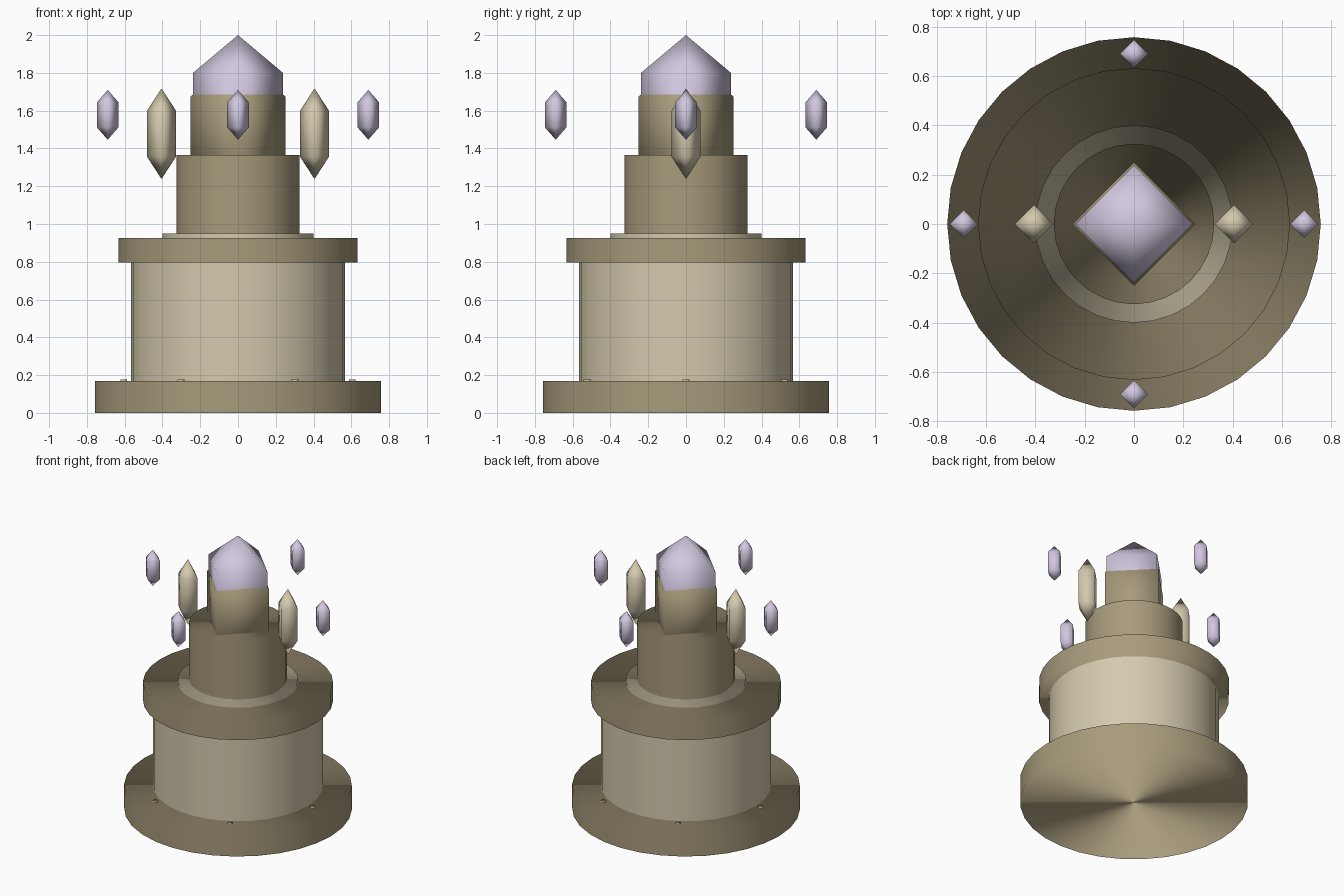
import bpy
from math import cos, sin, tau
from mathutils import Vector

if "Cube" in bpy.data.objects:
    bpy.data.objects.remove(bpy.data.objects["Cube"], do_unlink=True)


def make_material(name, rgb):
    mat = bpy.data.materials.new(name)
    mat.use_nodes = True
    mat.diffuse_color = (*rgb, 1)
    mat.node_tree.nodes["Principled BSDF"].inputs["Base Color"].default_value = (*rgb, 1)
    return mat


dark_stone = make_material("dark sandstone", (0.39, 0.33, 0.20))
pale_stone = make_material("pale sandstone", (0.66, 0.59, 0.42))
lilac = make_material("lilac crystal", (0.65, 0.58, 0.75))


def finish(name, mat):
    obj = bpy.context.object
    obj.name = obj.data.name = name
    obj.data.materials.append(mat)
    bpy.ops.object.shade_smooth()
    return obj


def drum(name, radius, bottom, top, mat, x=0, y=0, sides=32):
    """Round block whose soft normals point straight out, rims included."""
    bpy.ops.mesh.primitive_cylinder_add(
        vertices=sides, radius=radius, depth=top - bottom,
        location=(x, y, (bottom + top) / 2))
    mesh = finish(name, mat).data
    mesh.normals_split_custom_set_from_vertices(
        [Vector((v.co.x, v.co.y, 0)).normalized() for v in mesh.vertices])


def gem(name, width, height, x, y, z, mat):
    """Four-sided double pyramid with its corners on the axes."""
    bpy.ops.mesh.primitive_uv_sphere_add(segments=4, ring_count=2, radius=1, location=(x, y, z))
    obj = finish(name, mat)
    for v in obj.data.vertices:
        v.co = (v.co.x * width, v.co.y * width, v.co.z * height)


# Stacked pedestal
drum("base", 0.757, 0, 0.17, dark_stone)
drum("body", 0.566, 0.17, 0.795, pale_stone)
drum("cornice", 0.632, 0.795, 0.925, dark_stone)
drum("collar", 0.40, 0.925, 0.95, pale_stone)
drum("column", 0.325, 0.95, 1.365, dark_stone)

# Studs set into the base
for i in range(6):
    a = tau * i / 6
    drum(f"stud_{i + 1}", 0.018, 0.15, 0.176, pale_stone, 0.605 * cos(a), 0.605 * sin(a), 8)

# Large crystal seated in its stone holder
gem("crystal_holder", 0.29, 0.40, 0, 0, 1.475, dark_stone)
gem("main_crystal", 0.275, 0.40, 0, 0, 1.60, lilac)

# Floating shards
for side, x in (("left", 1), ("right", -1)):
    gem(f"stone_shard_{side}", 0.09, 0.24, 0.405 * x, 0, 1.478, pale_stone)
for side, x, y in (("left", 1, 0), ("right", -1, 0), ("front", 0, -1), ("back", 0, 1)):
    gem(f"crystal_shard_{side}", 0.066, 0.132, 0.69 * x, 0.69 * y, 1.578, lilac)
